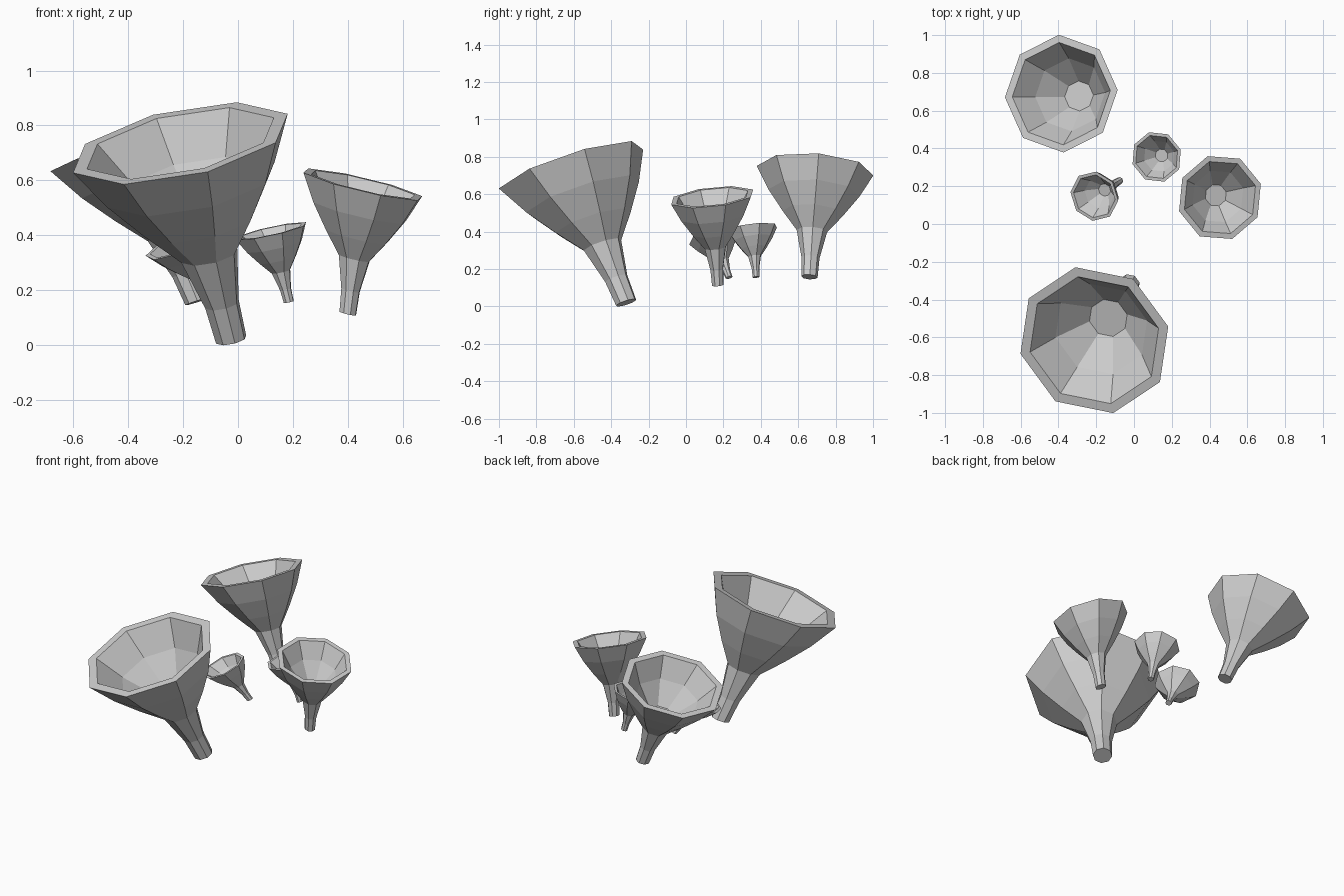
import bpy, bmesh, math
from mathutils import Vector

if "Cube" in bpy.data.objects:
    bpy.data.objects.remove(bpy.data.objects["Cube"])

SIDES = 8
# (radius, position along axis) relative to rim radius and total length:
# up the outside, over the flat lip, down the inside to a small floor
PROFILE = [(0.14, 0.0), (0.155, 0.18), (0.26, 0.43), (0.52, 0.60), (0.78, 0.79), (1.0, 1.0),
           (0.87, 1.0), (0.62, 0.80), (0.255, 0.60)]


def funnel(name, base, rim, normal, radius, phase):
    """Eight-sided funnel cap whose rings all lie parallel to the tilted rim."""
    base, rim = Vector(base), Vector(rim)
    turn = Vector((0, 0, 1)).rotation_difference(Vector(normal))
    bm = bmesh.new()
    rings = []
    for r, f in PROFILE:
        centre = base.lerp(rim, f)
        ring = []
        for i in range(SIDES):
            a = math.radians(phase) + i * math.tau / SIDES
            ring.append(bm.verts.new(centre + turn @ Vector((math.cos(a), math.sin(a), 0)) * r * radius))
        rings.append(ring)
    for lo, hi in zip(rings, rings[1:]):
        for i in range(SIDES):
            j = (i + 1) % SIDES
            bm.faces.new((lo[i], lo[j], hi[j], hi[i]))
    bm.faces.new(rings[0][::-1])   # foot
    bm.faces.new(rings[-1])        # inner floor
    bmesh.ops.recalc_face_normals(bm, faces=bm.faces)
    mesh = bpy.data.meshes.new(name)
    bm.to_mesh(mesh)
    bm.free()
    bpy.context.collection.objects.link(bpy.data.objects.new(name, mesh))


# name, foot centre, rim centre, rim normal, rim radius, corner angle
funnel("large_front_mushroom", (-0.025, -0.32, 0.02), (-0.21, -0.615, 0.735), (-0.2, -0.303, 0.932), 0.412, 12.5)
funnel("large_back_mushroom", (-0.15, 0.66, 0.158), (-0.385, 0.69, 0.726), (-0.315, 0.07, 1), 0.313, 3)
funnel("medium_right_mushroom", (0.40, 0.17, 0.115), (0.455, 0.14, 0.585), (0.235, -0.114, 1), 0.232, 17.5)
funnel("small_middle_mushroom", (0.185, 0.375, 0.157), (0.12, 0.355, 0.415), (-0.22, -0.12, 1), 0.137, 17)
funnel("small_left_mushroom", (-0.075, 0.23, 0.155), (-0.21, 0.147, 0.37), (-0.4, -0.27, 1), 0.136, 38)
